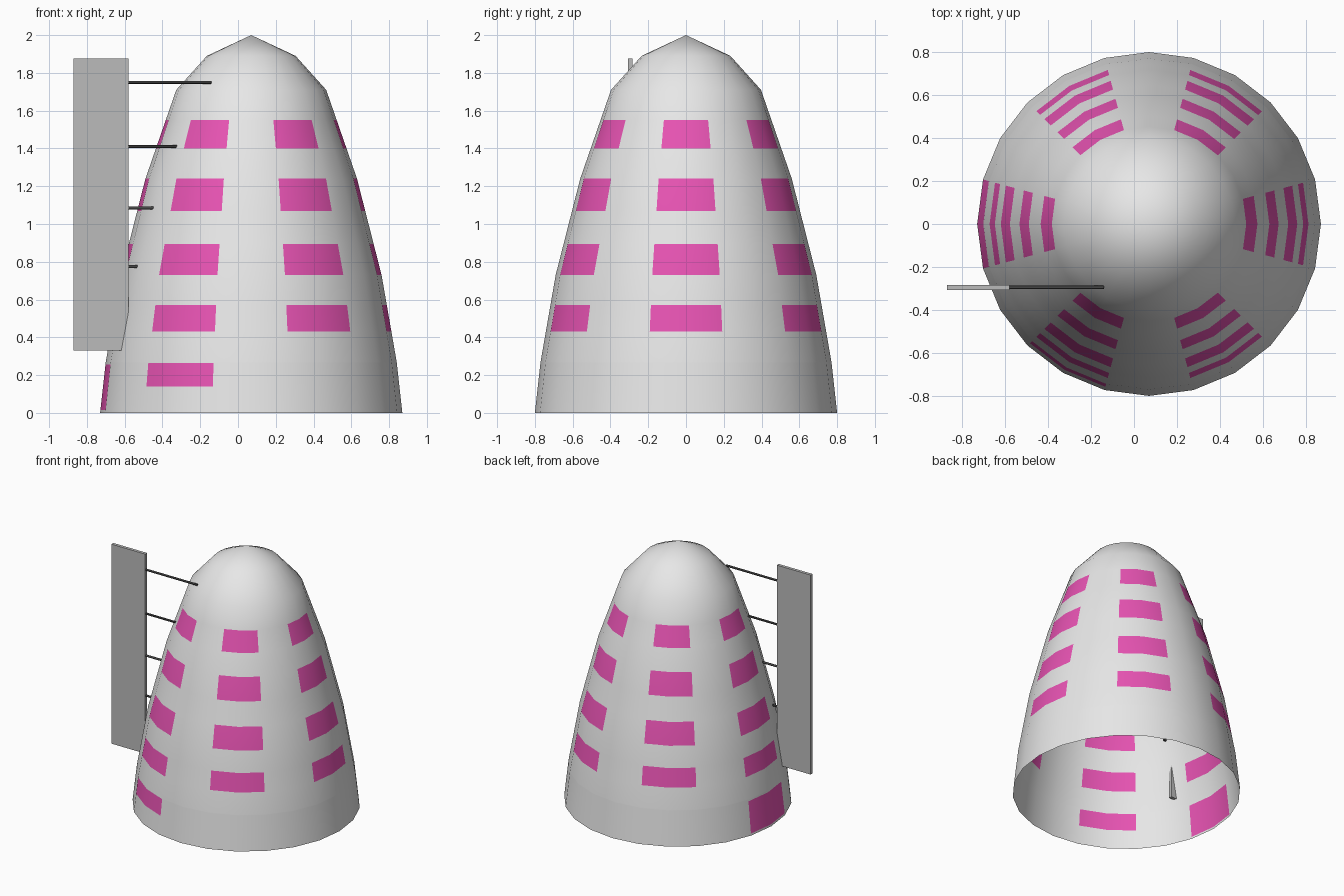
import bpy, bmesh, math

if "Cube" in bpy.data.objects:
    bpy.data.objects.remove(bpy.data.objects["Cube"])

CX = 0.07       # axis of the shell
SIDES = 24
PROFILE = [(0.80, 0.0), (0.77, 0.27), (0.69, 0.73), (0.56, 1.24),
           (0.397, 1.71), (0.235, 1.89), (0.0, 2.0)]
ROWS = [(0.43, 0.57), (0.73, 0.895), (1.07, 1.24), (1.40, 1.55)]
LOW_FRONT = (0.14, 0.265)    # extra panel, front left column
LOW_LEFT = (0.015, 0.255)    # extra panel, left column


def material(name, rgb):
    m = bpy.data.materials.new(name)
    m.diffuse_color = (*rgb, 1)
    m.use_nodes = True
    m.node_tree.nodes["Principled BSDF"].inputs["Base Color"].default_value = m.diffuse_color
    return m


WHITE = material("shell_white", (0.80, 0.80, 0.80))
PINK = material("panel_pink", (0.80, 0.087, 0.45))
GREY = material("plate_grey", (0.50, 0.50, 0.50))
DARK = material("rod_dark", (0.06, 0.06, 0.06))


def make(name, bm, mats):
    me = bpy.data.meshes.new(name)
    bm.to_mesh(me)
    bm.free()
    for m in mats:
        me.materials.append(m)
    ob = bpy.data.objects.new(name, me)
    bpy.context.collection.objects.link(ob)
    return ob


def radius(z):
    for (r0, z0), (r1, z1) in zip(PROFILE, PROFILE[1:]):
        if z <= z1:
            return r0 + (r1 - r0) * (z - z0) / (z1 - z0)
    return 0.0


def is_panel(column, z):
    # columns are counted in 60 degree steps from the +x side
    if any(a < z < b for a, b in ROWS):
        return True
    if column == 3:
        return LOW_LEFT[0] < z < LOW_LEFT[1]
    return column == 4 and LOW_FRONT[0] < z < LOW_FRONT[1]


# shell: open-bottomed dome with rings at every profile point and panel edge
levels = {z for _, z in PROFILE[:-1]}
for span in ROWS + [LOW_FRONT, LOW_LEFT]:
    levels.update(span)
levels = sorted(levels)
bm = bmesh.new()
rings = []
for z in levels:
    r = radius(z)
    rings.append([bm.verts.new((CX + r * math.cos(math.tau * i / SIDES),
                                r * math.sin(math.tau * i / SIDES), z))
                  for i in range(SIDES)])
tip = bm.verts.new((CX, 0, 2.0))
for k in range(len(rings) - 1):
    zm = (levels[k] + levels[k + 1]) / 2
    for i in range(SIDES):
        j = (i + 1) % SIDES
        f = bm.faces.new((rings[k][i], rings[k][j], rings[k + 1][j], rings[k + 1][i]))
        # each column covers the two facets around its centre line
        if i % 4 in (0, 3) and is_panel(((i + 1) // 4) % 6, zm):
            f.material_index = 1
for i in range(SIDES):
    bm.faces.new((rings[-1][i], rings[-1][(i + 1) % SIDES], tip))
for f in bm.faces:
    f.smooth = True
make("shell", bm, [WHITE, PINK])

# side plate
bm = bmesh.new()
bmesh.ops.create_cube(bm, size=1)
bmesh.ops.scale(bm, vec=(0.29, 0.024, 1.545), verts=bm.verts)
bmesh.ops.translate(bm, vec=(-0.725, -0.295, 1.1025), verts=bm.verts)
make("side_plate", bm, [GREY])

# rods joining plate to shell
for n, (z, x1) in enumerate([(1.75, -0.14), (1.41, -0.32), (1.085, -0.435), (0.775, -0.52)]):
    x0 = -0.585
    bpy.ops.mesh.primitive_cylinder_add(vertices=12, radius=0.008, depth=x1 - x0,
                                        location=((x0 + x1) / 2, -0.295, z),
                                        rotation=(0, math.pi / 2, 0))
    ob = bpy.context.object
    ob.name = f"rod_{n + 1}"
    ob.data.materials.append(DARK)
    bpy.ops.object.shade_smooth_by_angle()
